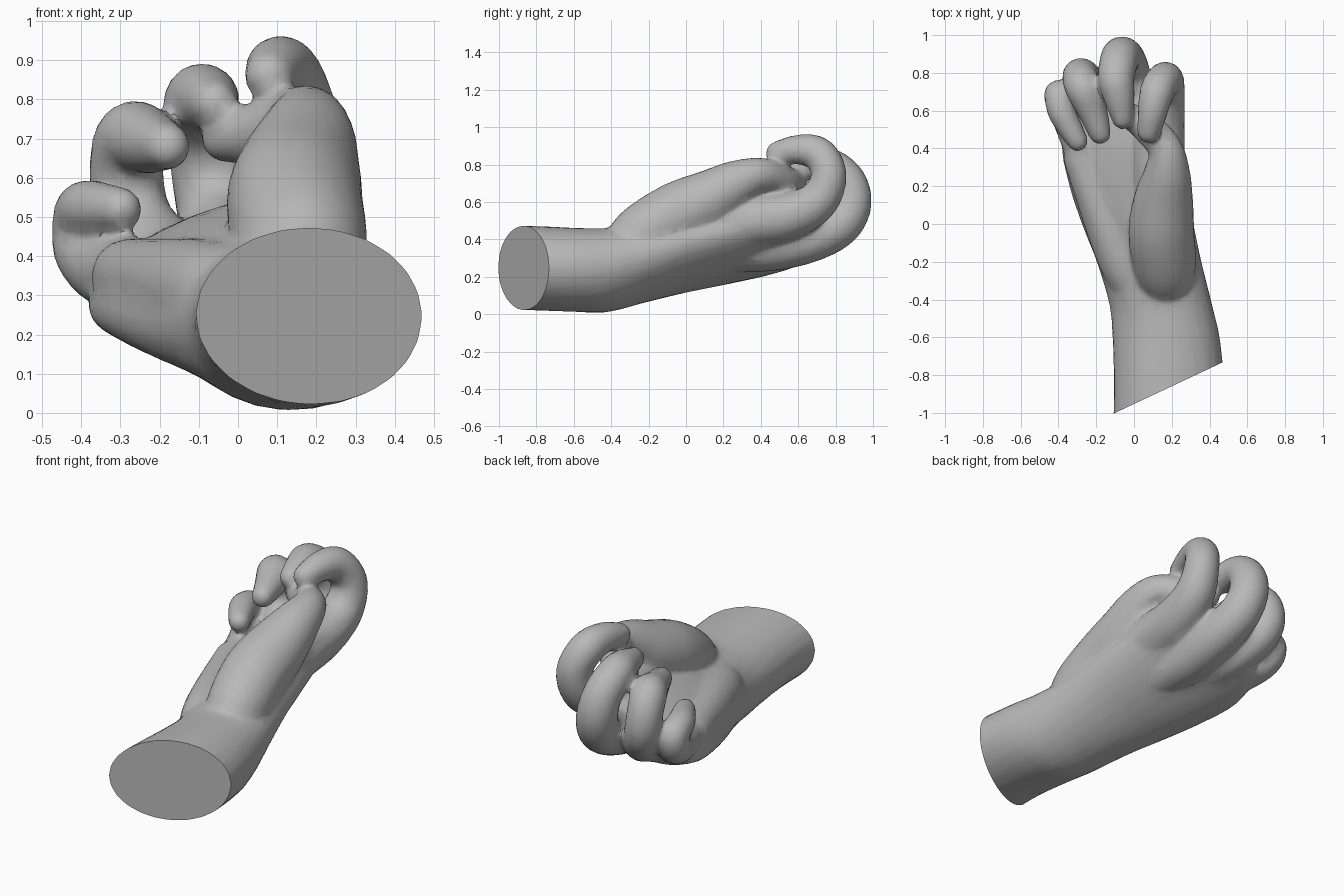
import bpy, bmesh, math
from mathutils import Vector, Matrix

if "Cube" in bpy.data.objects:
    bpy.data.objects.remove(bpy.data.objects["Cube"])

skin = bpy.data.materials.new("grey clay")
skin.diffuse_color = (0.48, 0.48, 0.48, 1)
skin.use_nodes = True
skin.node_tree.nodes["Principled BSDF"].inputs["Base Color"].default_value = skin.diffuse_color

SIDES = 24
bm = bmesh.new()


def spline(points, steps=6):
    """Catmull-Rom through points holding position and size values."""
    p = [Vector(q) for q in points]
    p = [p[0] * 2 - p[1]] + p + [p[-1] * 2 - p[-2]]
    out = []
    for i in range(1, len(p) - 2):
        a, b, c, d = p[i - 1:i + 3]
        for s in range(steps):
            t = s / steps
            out.append(0.5 * (2 * b + (c - a) * t + (2 * a - 5 * b + 4 * c - d) * t * t
                              + (3 * b - a - 3 * c + d) * t ** 3))
    return out + [p[-2]]


def loft(rings):
    loops = [[bm.verts.new(co) for co in ring] for ring in rings]
    for a, b in zip(loops, loops[1:]):
        for i in range(SIDES):
            j = (i + 1) % SIDES
            bm.faces.new((a[i], a[j], b[j], b[i]))
    bm.faces.new(loops[0][::-1])
    bm.faces.new(loops[-1])


def body(sections):
    """Tilted ellipses along y: y, centre x, centre z, half width, half height, tilt."""
    rings = []
    for y, cx, cz, w, h, tilt in spline(sections):
        c, s = math.cos(math.radians(tilt)), math.sin(math.radians(tilt))
        ring = []
        for k in range(SIDES):
            a = -2 * math.pi * k / SIDES
            u, v = w * math.cos(a), h * math.sin(a)
            ring.append((cx + u * c - v * s, y, cz + u * s + v * c))
        rings.append(ring)
    loft(rings)


def digit(points):
    """Round tube through x, y, z, radius with a ball at the tip."""
    path = spline(points)
    pos = [Vector(q[:3]) for q in path]
    rings, side = [], Vector((1, 0, 0))
    for i, q in enumerate(path):
        d = (pos[min(i + 1, len(pos) - 1)] - pos[max(i - 1, 0)]).normalized()
        side = (side - d * side.dot(d)).normalized()
        up = d.cross(side)
        rings.append([pos[i] + q[3] * (side * math.cos(2 * math.pi * k / SIDES)
                                       + up * math.sin(2 * math.pi * k / SIDES))
                      for k in range(SIDES)])
    loft(rings)
    bmesh.ops.create_uvsphere(bm, u_segments=16, v_segments=10, radius=path[-1][3],
                              matrix=Matrix.Translation(pos[-1]))


# forearm, wrist and palm
body([(-1.20, .18, .25, .292, .226, 0), (-0.85, .185, .247, .292, .226, 0),
      (-0.60, .17, .237, .285, .225, 5), (-0.42, .14, .235, .275, .222, 12),
      (-0.20, .08, .27, .285, .195, 17), (0.0, .02, .31, .31, .175, 20),
      (0.20, -.03, .345, .33, .16, 21), (0.40, -.07, .375, .335, .135, 22),
      (0.56, -.08, .395, .30, .11, 22), (0.66, -.08, .41, .25, .08, 22)])

# heel of the palm below the little finger
digit([(.03, -.36, .28, .09), (-.03, -.26, .30, .125), (-.11, -.06, .315, .13),
       (-.20, .15, .335, .11), (-.28, .35, .35, .095)])

# thumb with its muscle mound
digit([(.17, -.36, .34, .12), (.165, -.24, .42, .165), (.145, -.05, .53, .175),
       (.155, .12, .61, .16), (.175, .27, .70, .125), (.165, .40, .745, .092),
       (.07, .51, .715, .085), (-.03, .58, .705, .067)])

# index, middle, ring and little finger
digit([(.14, .05, .42, .13), (.13, .30, .49, .14), (.14, .53, .52, .13),
       (.16, .70, .60, .11), (.165, .765, .74, .095), (.125, .71, .855, .093),
       (.10, .60, .88, .08), (.08, .49, .86, .065)])
digit([(.03, .20, .345, .12), (.0, .45, .36, .13), (-.01, .66, .40, .125),
       (-.035, .82, .475, .115), (-.06, .885, .59, .108), (-.08, .86, .71, .103),
       (-.095, .77, .79, .097), (-.08, .68, .80, .085), (-.06, .56, .79, .06)])
digit([(-.08, .20, .33, .11), (-.13, .45, .35, .115), (-.18, .63, .38, .11),
       (-.26, .76, .48, .10), (-.285, .78, .60, .095), (-.27, .72, .70, .095),
       (-.22, .60, .69, .08), (-.18, .48, .68, .06)])
digit([(-.20, .20, .335, .10), (-.28, .42, .35, .10), (-.345, .57, .37, .092),
       (-.385, .66, .42, .088), (-.395, .68, .49, .08), (-.385, .60, .52, .075),
       (-.34, .51, .52, .067), (-.30, .44, .52, .057)])

mesh = bpy.data.meshes.new("hand")
bmesh.ops.recalc_face_normals(bm, faces=bm.faces)
bm.to_mesh(mesh)
bm.free()
hand = bpy.data.objects.new("hand", mesh)
bpy.context.collection.objects.link(hand)
bpy.context.view_layer.objects.active = hand
hand.select_set(True)

# fuse the parts into one skin and soften the joins
fuse = hand.modifiers.new("fuse", 'REMESH')
fuse.mode = 'VOXEL'
fuse.voxel_size = 0.012
soften = hand.modifiers.new("soften", 'SMOOTH')
soften.iterations = 14
soften.factor = 0.5
thin = hand.modifiers.new("thin", 'DECIMATE')
thin.ratio = 0.08
bpy.ops.object.convert(target='MESH')

# slanted flat cut through the forearm
bm = bmesh.new()
bm.from_mesh(hand.data)
cut = bmesh.ops.bisect_plane(bm, geom=bm.verts[:] + bm.edges[:] + bm.faces[:],
                             plane_co=(-.10, -1.0, 0), plane_no=(.47, -1, 0),
                             clear_outer=True)
rim = [e for e in cut["geom_cut"] if isinstance(e, bmesh.types.BMEdge)]
bmesh.ops.contextual_create(bm, geom=rim)
bm.to_mesh(hand.data)
bm.free()

hand.data.materials.clear()
hand.data.materials.append(skin)
bpy.ops.object.shade_smooth_by_angle(angle=math.radians(40))
